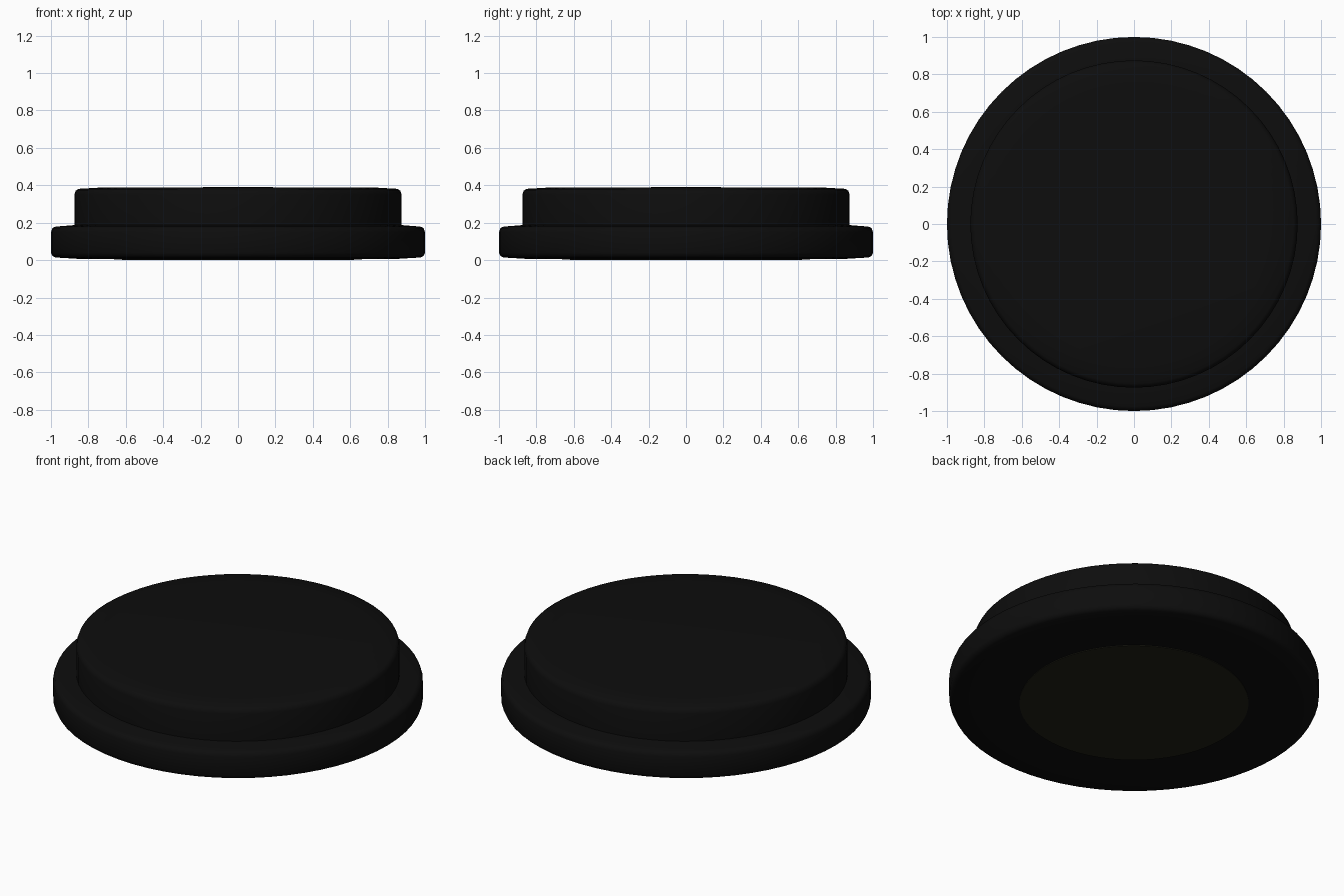
import bpy, bmesh
from math import tau, sin, cos, radians

if "Cube" in bpy.data.objects:
    bpy.data.objects.remove(bpy.data.objects["Cube"])

SIDES = 64


def material(name, color):
    m = bpy.data.materials.new(name)
    m.diffuse_color = (*color, 1)
    m.use_nodes = True
    m.node_tree.nodes["Principled BSDF"].inputs["Base Color"].default_value = m.diffuse_color
    return m


def lathe(name, profile, mat):
    """Revolve (radius, z) points around z; radius 0 makes a pole."""
    bm = bmesh.new()
    rings = []
    for r, z in profile:
        if r == 0:
            rings.append([bm.verts.new((0, 0, z))] * SIDES)
        else:
            rings.append([bm.verts.new((r * cos(tau * i / SIDES), r * sin(tau * i / SIDES), z))
                          for i in range(SIDES)])
    for a, b in zip(rings, rings[1:]):
        for i in range(SIDES):
            j = (i + 1) % SIDES
            bm.faces.new(list(dict.fromkeys((a[i], a[j], b[j], b[i]))))
    bmesh.ops.recalc_face_normals(bm, faces=bm.faces)
    me = bpy.data.meshes.new(name)
    bm.to_mesh(me)
    bm.free()
    ob = bpy.data.objects.new(name, me)
    bpy.context.collection.objects.link(ob)
    me.materials.append(mat)
    bpy.context.view_layer.objects.active = ob
    ob.select_set(True)
    bpy.ops.object.shade_smooth_by_angle(angle=radians(50))
    ob.select_set(False)
    return ob


black = material("black_rubber", (0.004, 0.004, 0.004))
olive = material("dark_olive", (0.014, 0.014, 0.008))

# Stepped round body: wide flange below, narrower plug above, softened edges
lathe("stepped_body", [
    (0, 0.003), (0.62, 0.004), (0.86, 0.007), (0.975, 0.014), (0.992, 0.022), (1.0, 0.04),
    (1.0, 0.15), (0.992, 0.172), (0.975, 0.179), (0.875, 0.187),
    (0.875, 0.35), (0.868, 0.371), (0.852, 0.381), (0.73, 0.388), (0, 0.39)], black)

# Thin round pad set in the underside
lathe("underside_pad", [(0, 0), (0.62, 0), (0.62, 0.006)], olive)
